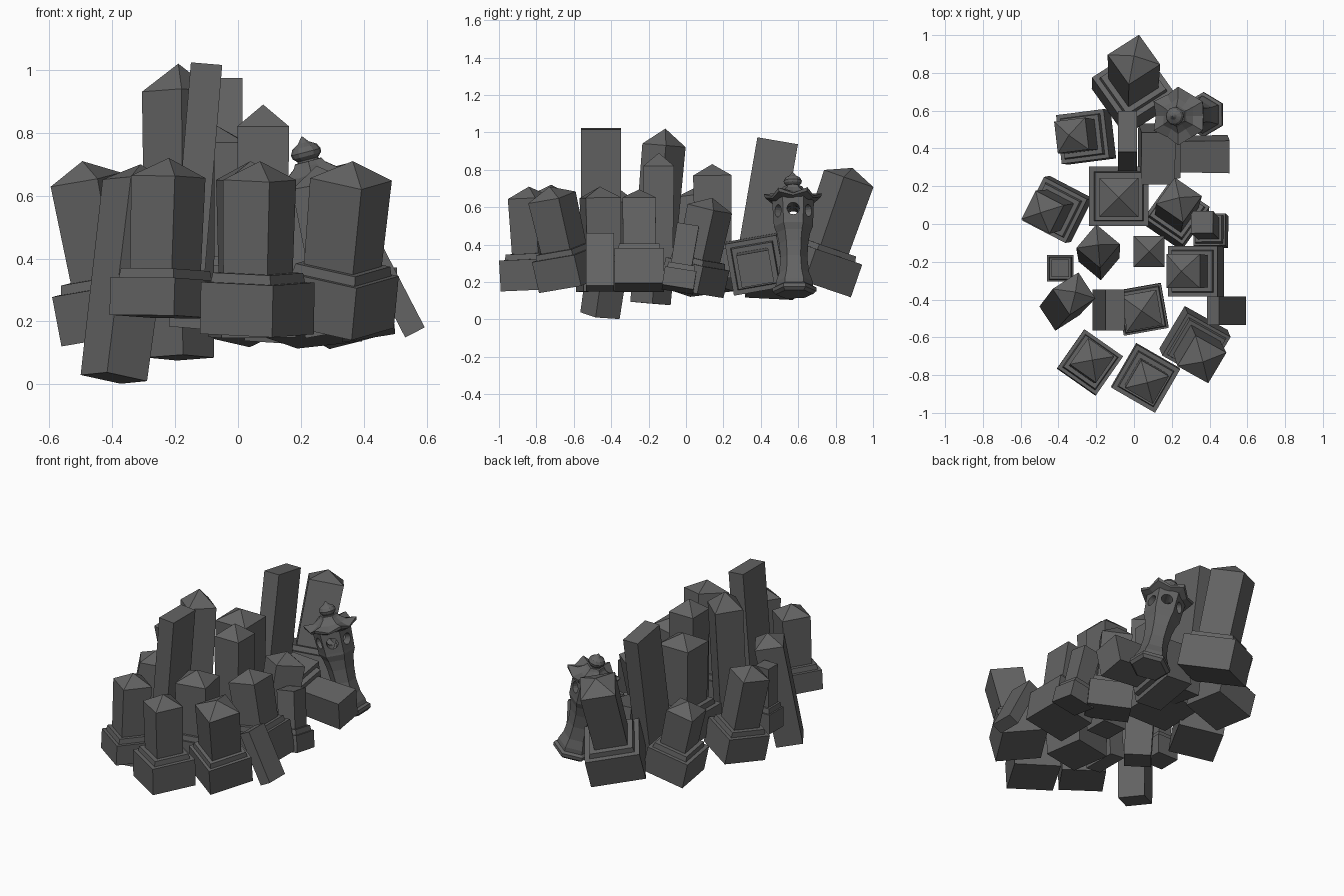
import bpy, bmesh
from math import radians, cos, sin, pi
from mathutils import Vector, Quaternion

if "Cube" in bpy.data.objects:
    bpy.data.objects.remove(bpy.data.objects["Cube"])

# dark weathered stone
STONE = bpy.data.materials.new("dark_stone")
STONE.diffuse_color = (.125, .125, .125, 1)
STONE.use_nodes = True
STONE.node_tree.nodes["Principled BSDF"].inputs["Base Color"].default_value = STONE.diffuse_color


def make(name, rings, foot, tip, yaw):
    """Loft closed rings (local z up), then stand the part on the foot->tip axis."""
    bm = bmesh.new()
    loops = [[bm.verts.new(p) for p in r] for r in rings]
    for a, b in zip(loops, loops[1:]):
        n = len(a)
        for i in range(n):
            j = (i + 1) % n
            bm.faces.new((a[i], a[j], b[j], b[i]))
    bm.faces.new(loops[0][::-1])
    bm.faces.new(loops[-1])
    bmesh.ops.remove_doubles(bm, verts=bm.verts, dist=0.0004)
    bmesh.ops.recalc_face_normals(bm, faces=bm.faces)
    me = bpy.data.meshes.new(name)
    bm.to_mesh(me)
    bm.free()
    me.materials.append(STONE)
    ob = bpy.data.objects.new(name, me)
    bpy.context.collection.objects.link(ob)
    axis = (Vector(tip) - Vector(foot)).normalized()
    ob.rotation_mode = 'QUATERNION'
    ob.rotation_quaternion = (Vector((0, 0, 1)).rotation_difference(axis)
                              @ Quaternion((0, 0, 1), radians(yaw)))
    ob.location = foot
    return ob


def rect(w, d, z):
    return [(x * w / 2, y * d / 2, z) for x, y in ((-1, -1), (1, -1), (1, 1), (-1, 1))]


def grave(name, foot, tip, base_w, shaft_w, base_h, yaw, roof=0.06, steps=True):
    """Stepped plinth, slightly flaring square shaft, low pyramid cap."""
    L = (Vector(tip) - Vector(foot)).length
    mid = base_w * 0.45 + shaft_w * 0.55
    prof = [(base_w, 0), (base_w, base_h), (mid + .01, base_h), (mid, base_h + .03),
            (shaft_w * 0.98, base_h + .03)] if steps else [(shaft_w * 0.96, 0)]
    prof += [(shaft_w * 1.03, L - roof), (0.0 if roof else shaft_w * 0.9, L)]
    return make(name, [rect(w, w, z) for w, z in prof], foot, tip, yaw)


# stepped gravestones: foot, tip, base width, shaft width, base height, yaw
for name, *args in (
    ("back_large_grave", (-.005, .675, .19), (0, .89, .81), .315, .195, .185, 34),
    ("back_left_grave", (-.235, .46, .14), (-.345, .47, .60), .26, .165, .16, 7),
    ("left_grave", (-.39, .08, .155), (-.495, .06, .71), .26, .165, .16, -27),
    ("centre_grave", (-.08, .148, .22), (-.08, .14, .83), .315, .20, .16, 0),
    ("right_centre_grave", (.22, .03, .15), (.24, .14, .65), .25, .17, .15, -35),
    ("right_grave", (.345, -.25, .17), (.25, -.25, .695), .265, .175, .19, 0),
    ("front_right_grave", (.315, -.61, .185), (.365, -.73, .71), .265, .185, .17, -30),
    ("front_centre_grave", (.06, -.81, .16), (.07, -.84, .71), .265, .165, .165, -30),
    ("front_left_grave", (-.235, -.735, .215), (-.22, -.72, .72), .25, .165, .12, -35),
    ("inner_front_grave", (.045, -.45, .15), (.04, -.46, .71), .24, .185, .16, 10),
):
    grave(name, *args)

# flat-topped ones: a toppled stone and two little posts
grave("fallen_grave", (.03, .37, .30), (.50, .37, .27), .28, .17, .18, 10, roof=0)
grave("small_left_post", (-.39, -.235, .18), (-.39, -.235, .57), .14, .09, .12, 0, roof=0)
grave("small_right_post", (.415, -.045, .16), (.36, .01, .50), .17, .115, .10, 0, roof=0)

# plain capped pillars: foot, tip, -, width, -, yaw, cap height
for name, *args in (
    ("tall_pillar", (-.185, -.19, .085), (-.19, -.11, 1.02), 0, .16, 0, -40, .09),
    ("middle_pillar", (.08, -.15, .17), (.08, -.145, .89), 0, .16, 0, 0, .07),
    ("leaning_pillar", (-.395, -.46, .02), (-.31, -.36, .70), 0, .16, 0, 33, .06),
):
    grave(name, *args, steps=False)

# plain slabs: foot, tip, x size, y size
for name, foot, tip, w, d in (
    ("front_tall_slab", (-.17, -.455, .18), (-.10, -.455, 1.02), .10, .215),
    ("back_tall_slab", (-.035, .36, .20), (-.035, .49, .955), .10, .22),
    ("leaning_right_slab", (.563, -.46, .165), (.418, -.46, .445), .07, .15),
):
    L = (Vector(tip) - Vector(foot)).length
    make(name, [rect(w, d, 0), rect(w, d, L)], foot, tip, 0)


# stone lantern, leaning to the left
FOOT, TIP = Vector((.375, .58, .135)), Vector((.205, .57, .78))
AX = (TIP - FOOT).normalized()


def hexa(r, z):
    return [(r * cos(pi / 6 + k * pi / 3), r * sin(pi / 6 + k * pi / 3), z) for k in range(6)]


def star(r, z, lift=0.0):
    """Twelve-point ring: hexagon whose corners rise by lift."""
    out = []
    for k in range(12):
        a = pi / 6 + k * pi / 6
        c = k % 2 == 0
        rr = r if c else r * .84
        out.append((rr * cos(a), rr * sin(a), z + (lift if c else 0)))
    return out


make("lantern_stem", [hexa(r, z) for r, z in (
    (.10, 0), (.118, .015), (.118, .035), (.10, .045), (.098, .07), (.08, .12), (.072, .20),
    (.078, .28), (.09, .34), (.105, .375), (.105, .39), (.09, .395))], FOOT, TIP, 0)

box_foot = FOOT + AX * .39
light_box = make("lantern_light_box", [hexa(.105, 0), hexa(.112, .125)],
                 box_foot, TIP, 0)
for k in range(3):
    # round windows cut straight through opposite sides
    hole = []
    for x in (-.2, .2):
        hole.append([(x * cos(k * pi / 3) - .033 * cos(t) * sin(k * pi / 3),
                      x * sin(k * pi / 3) + .033 * cos(t) * cos(k * pi / 3),
                      .06 + .033 * sin(t)) for t in (i * pi / 8 for i in range(16))])
    cutter = make("window_cutter", hole, box_foot, TIP, 0)
    cutter.hide_render = True
    cutter.hide_viewport = True
    cutter.display_type = 'WIRE'
    mod = light_box.modifiers.new("window", 'BOOLEAN')
    mod.operation = 'DIFFERENCE'
    mod.solver = 'EXACT'
    mod.object = cutter

make("lantern_roof", [star(.09, .505), star(.15, .515, .02), star(.155, .525, .03),
                      star(.095, .55, .006), star(.06, .58), star(.05, .595)],
     FOOT, TIP, 0)


def circle(r, z):
    return [(r * cos(k * pi / 6), r * sin(k * pi / 6), z) for k in range(12)]


# bud-shaped finial
make("lantern_finial", [circle(r, z) for r, z in (
    (.036, .585), (.034, .60), (.046, .612), (.049, .625), (.04, .642),
    (.018, .655), (.002, .675))], FOOT, TIP, 0)
